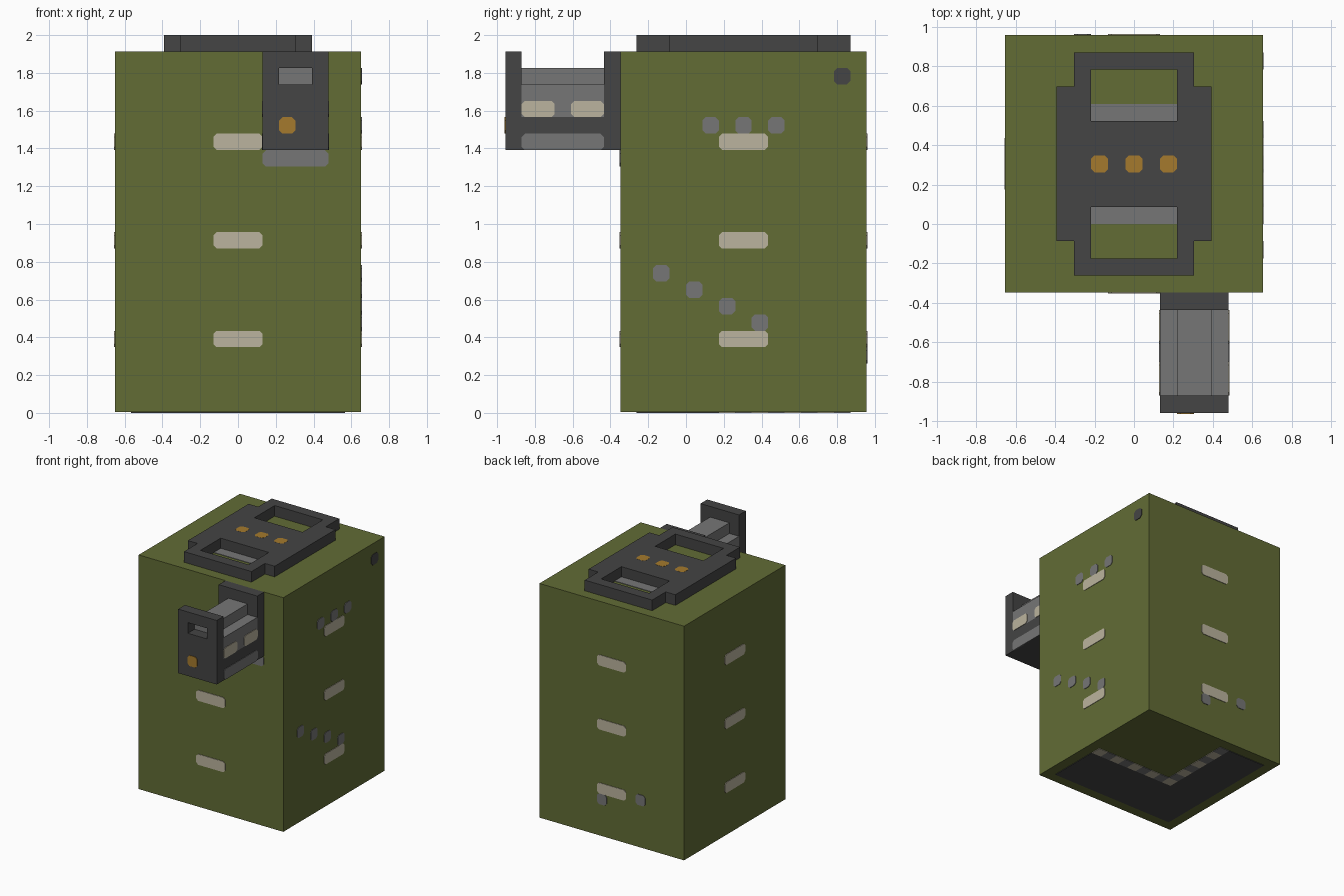
import bpy
from mathutils import Matrix, Vector

default = bpy.data.objects.get("Cube")
if default:
    bpy.data.objects.remove(default)

U = 2 / 23          # one grid cell; all sizes below are in cells
SKIN = 0.05         # half thickness of painted plates


def material(name, r, g, b):
    m = bpy.data.materials.new(name)
    m.use_nodes = True
    m.diffuse_color = (r, g, b, 1)
    m.node_tree.nodes["Principled BSDF"].inputs["Base Color"].default_value = (r, g, b, 1)
    return m


olive = material("olive green", .122, .150, .036)
dark = material("dark grey", .058, .058, .058)
grey = material("mid grey", .18, .18, .18)
beige = material("beige", .497, .456, .342)
orange = material("amber", .376, .195, .026)

# Plane normal axis -> in-plane axes and normal
X, Y, Z = Vector((1, 0, 0)), Vector((0, 1, 0)), Vector((0, 0, 1))
FRAMES = {"x": (Y, Z, X), "y": (X, Z, -Y), "z": (X, Y, Z)}


def rect(u0, u1, v0, v1, cut=0):
    """Rectangle outline, optionally with clipped corners."""
    if not cut:
        return [(u0, v0), (u1, v0), (u1, v1), (u0, v1)]
    return [(u0 + cut, v0), (u1 - cut, v0), (u1, v0 + cut), (u1, v1 - cut),
            (u1 - cut, v1), (u0 + cut, v1), (u0, v1 - cut), (u0, v0 + cut)]


def slab(name, axis, level, half, outlines, mat):
    """Extrude closed outlines (inner ones become holes) about a plane."""
    cu = bpy.data.curves.new(name, "CURVE")
    cu.dimensions = "2D"
    cu.fill_mode = "BOTH"
    cu.extrude = half * U
    for pts in outlines:
        sp = cu.splines.new("POLY")
        sp.points.add(len(pts) - 1)
        for p, (a, b) in zip(sp.points, pts):
            p.co = (a * U, b * U, 0, 1)
        sp.use_cyclic_u = True
    tmp = bpy.data.objects.new(name + "_outline", cu)
    bpy.context.collection.objects.link(tmp)
    bpy.context.view_layer.update()
    dg = bpy.context.evaluated_depsgraph_get()
    me = bpy.data.meshes.new_from_object(tmp.evaluated_get(dg))
    bpy.data.objects.remove(tmp)
    a, b, n = FRAMES[axis]
    me.transform(Matrix((a, b, n)).transposed().to_4x4())
    for poly in me.polygons:
        poly.use_smooth = False
    me.materials.clear()
    me.materials.append(mat)
    ob = bpy.data.objects.new(name, me)
    ob.location = {"x": X, "y": Y, "z": Z}[axis] * level * U
    bpy.context.collection.objects.link(ob)
    return ob


def box(name, x0, x1, y0, y1, z0, z1, mat):
    return slab(name, "z", (z0 + z1) / 2, (z1 - z0) / 2, [rect(x0, x1, y0, y1)], mat)


def paint(name, axis, level, u0, u1, v0, v1, mat, cut=.2):
    return slab(name, axis, level, SKIN, [rect(u0, u1, v0, v1, cut)], mat)


# Main case
box("case", -7.5, 7.5, -4, 11, SKIN, 22, olive)

# Beige bars on all four sides
for z in (4, 10, 16):
    for y in (-4, 11):
        paint("case_bar", "y", y, -1.5, 1.5, z, z + 1, beige)
    for x in (-7.5, 7.5):
        paint("case_bar", "x", x, 2, 5, z, z + 1, beige)

# Studs on one side: a row, a falling diagonal and a corner mark
for i in range(3):
    paint("row_stud", "x", 7.5, 1 + 2 * i, 2 + 2 * i, 17, 18, grey)
for i in range(4):
    paint("diagonal_stud", "x", 7.5, 2 * i - 2, 2 * i - 1, 8 - i, 9 - i, grey)
paint("corner_mark", "x", 7.5, 9, 10, 20, 21, dark)

# Two studs on the back
for x, z in ((.5, 3), (-3.5, 4)):
    paint("back_stud", "y", 11, x, x + 1, z, z + 1, grey)

# Underside: dark corner field edged by a dashed strip
base = SKIN
paint("base_front_field", "z", base, -6.5, 6.5, -3, 2, dark, 0)
paint("base_side_field", "z", base, -6.5, -2.5, 2, 10, dark, 0)
for i in range(9):
    paint("base_dash", "z", base, i - 2.5, i - 1.5, 2, 3, grey if i % 2 else beige, 0)
for i in range(1, 8):
    paint("base_dash", "z", base, -2.5, -1.5, 2 + i, 3 + i, grey if i % 2 else beige, 0)

# Top plate with two hand slots
half_outline = [(3.5, -3), (3.5, -1), (4.5, -1), (4.5, 8), (3.5, 8), (3.5, 10)]
outline = half_outline + [(-x, y) for x, y in reversed(half_outline)]
slots = [rect(-2.5, 2.5, y, y + 3) for y in (-2, 6)]
slab("top_plate", "z", 22.5, .5, [outline] + slots, dark)
for y in (0, 6):
    paint("slot_strip", "z", 22, -2.5, 2.5, y, y + 1, grey, 0)
for x in (-2, 0, 2):
    paint("top_light", "z", 23 - SKIN + .01, x - .5, x + .5, 3, 4, orange)

# Front attachment: mounting plate, core, rail and windowed end plate
box("mount_plate", 1.5, 5.5, -5, -4, 16, 22, dark)
box("core_lower", 1.5, 5.5, -10, -5, 16, 18, dark)
box("core_upper", 1.5, 5.5, -10, -5, 18, 20, grey)
box("core_rail", 2.5, 4.5, -10, -5, 20, 21, grey)
slab("end_plate", "y", -10.5, .5,
     [rect(1.5, 5.5, 16, 22), rect(2.5, 4.5, 20, 21)], dark)
paint("end_light", "y", -11, 2.5, 3.5, 17, 18, orange)
paint("mount_strip", "y", -4, 1.5, 5.5, 15, 16, grey)
for x in (1.5, 5.5):
    paint("core_side_strip", "x", x, -10, -5, 16, 17, grey)
    for y in (-10, -7):
        paint("core_side_bar", "x", x, y, y + 2, 18, 19, beige)
